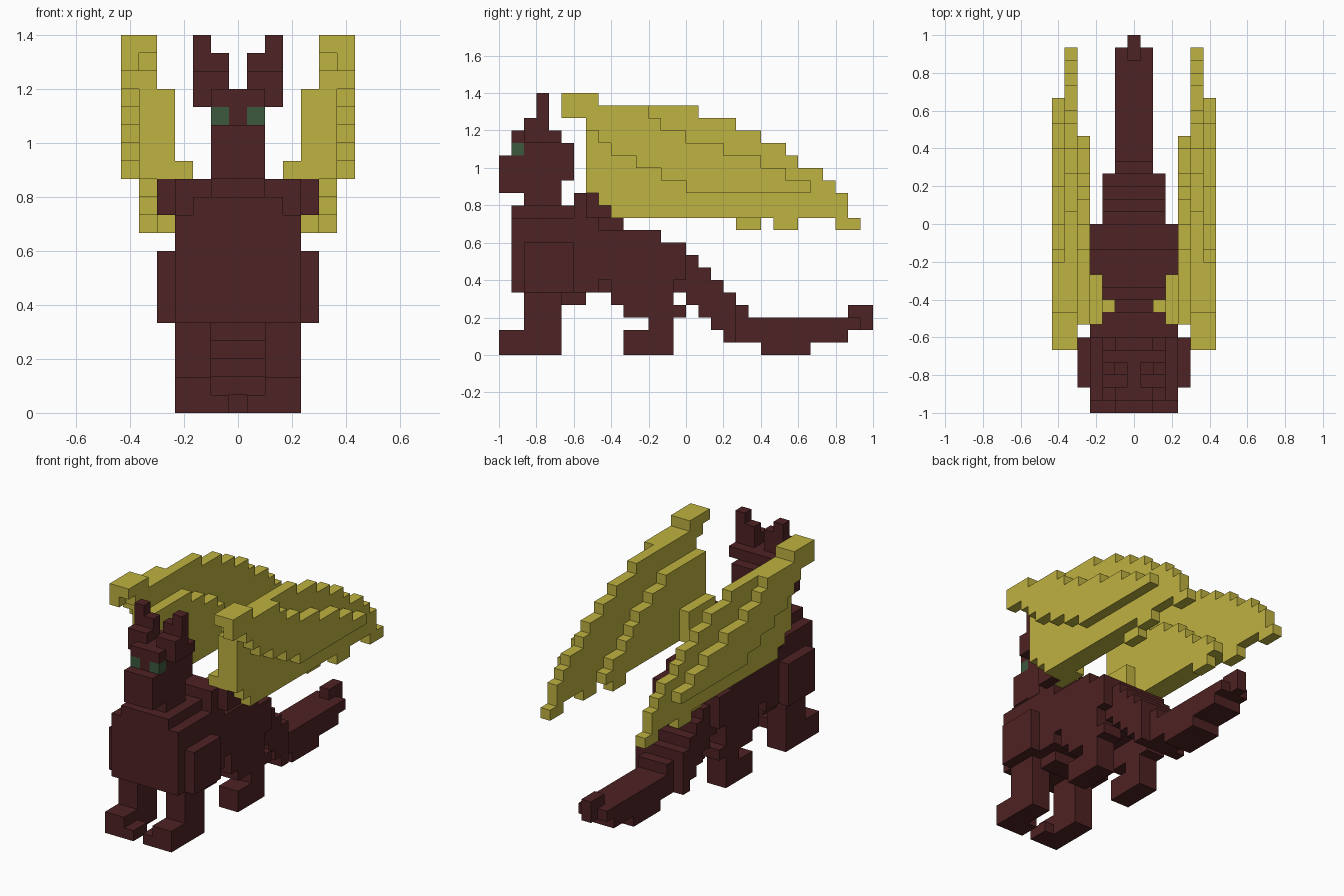
import bpy
import bmesh

cube = bpy.data.objects.get("Cube")
if cube:
    bpy.data.objects.remove(cube, do_unlink=True)

U = 2 / 30          # size of one block
owner = {}          # block position -> part name
part_colour = {}    # part name -> material


def material(name, rgb):
    m = bpy.data.materials.new(name)
    m.use_nodes = True
    m.diffuse_color = (*rgb, 1)
    m.node_tree.nodes["Principled BSDF"].inputs["Base Color"].default_value = (*rgb, 1)
    return m


hide = material("dark_maroon", (0.076, 0.016, 0.017))
membrane = material("mustard_yellow", (0.52, 0.445, 0.052))
iris = material("deep_green", (0.045, 0.098, 0.047))


def fill(part, colour, xs, ys, zs):
    """Claim blocks: xs is an inclusive column range, ys and zs are start/end edges."""
    part_colour[part] = colour
    for x in range(xs[0], xs[1] + 1):
        for y in range(*ys):
            for z in range(*zs):
                owner.setdefault((x, y, z), part)


def centre(part, half, ys, zs, colour=hide):
    fill(part, colour, (-half, half), ys, zs)


def pair(part, x0, x1, ys, zs, colour=hide):
    fill("left_" + part, colour, (x0, x1), ys, zs)
    fill("right_" + part, colour, (-x1, -x0), ys, zs)


def stepped_layer(part, x, start, tops, bottoms):
    """One-block-thick wing layer; tops and bottoms list (end_y, z) steps."""
    for y in range(start, tops[-1][0]):
        top = next(z for end, z in tops if y < end)
        low = next(z for end, z in bottoms if y < end)
        pair(part, x, x, (y, y + 1), (low, top), membrane)


# Eyes, set into the head corners
pair("eye", 1, 1, (1, 2), (16, 17), iris)

# Head, snout and neck
centre("head", 1, (1, 5), (13, 18))
centre("head", 1, (5, 6), (14, 17))
centre("snout", 1, (0, 1), (13, 16))
centre("neck", 1, (2, 5), (11, 13))

# Ears
pair("ear", 1, 2, (2, 3), (17, 19))
pair("ear", 1, 2, (3, 4), (17, 20))
pair("ear", 2, 2, (3, 4), (20, 21))
pair("ear", 1, 2, (4, 5), (17, 18))

# Wings: outer, middle and inner layers
stepped_layer("wing_outer", 6, 5,
              [(8, 21), (12, 20), (13, 19), (15, 18), (18, 17), (21, 16), (23, 15), (25, 14)],
              [(7, 19), (8, 18), (9, 17), (11, 16), (13, 15), (15, 14), (25, 13)])
stepped_layer("wing_middle", 5, 5,
              [(8, 21), (16, 20), (19, 19), (21, 18), (23, 17), (24, 16), (26, 15),
               (27, 14), (28, 13), (29, 11)],
              [(6, 20), (7, 19), (8, 13), (9, 12), (22, 11), (24, 10), (27, 11), (29, 10)])
stepped_layer("wing_inner", 4, 7,
              [(13, 18), (15, 17), (17, 16), (18, 15), (19, 14), (21, 13), (22, 12)],
              [(8, 13), (9, 12), (19, 11), (21, 10), (22, 11)])

# Wing roots joining the back
pair("wing_root", 3, 3, (8, 11), (11, 14), membrane)
pair("wing_root", 3, 3, (7, 8), (13, 14), membrane)
pair("wing_root", 2, 2, (8, 9), (11, 13), membrane)
pair("shoulder_stub", 4, 4, (7, 8), (11, 13))
pair("shoulder_stub", 4, 4, (8, 9), (11, 12))

# Chest, shoulders and stepped back
centre("chest", 3, (1, 6), (5, 11))
centre("chest", 2, (1, 6), (11, 12))
pair("shoulder", 4, 4, (2, 6), (5, 9))
centre("trunk", 3, (6, 8), (5, 13))
centre("trunk", 2, (5, 7), (4, 5))
centre("trunk", 2, (8, 9), (5, 12))
centre("trunk", 2, (9, 10), (5, 11))
centre("trunk", 3, (8, 13), (6, 10))
centre("trunk", 2, (8, 13), (5, 6))
centre("trunk", 3, (13, 15), (6, 9))
centre("trunk", 2, (13, 14), (5, 6))

# Front legs with toes
pair("front_leg", 2, 3, (2, 5), (0, 5))
pair("front_foot", 2, 3, (0, 2), (0, 2))
pair("front_foot", 1, 1, (0, 2), (0, 1))

# Hind legs
pair("hind_thigh", 2, 3, (9, 14), (4, 6))
pair("hind_thigh", 2, 3, (10, 14), (3, 4))
pair("hind_leg", 2, 3, (12, 14), (0, 3))
pair("hind_leg", 2, 3, (14, 15), (3, 4))
pair("hind_foot", 2, 3, (10, 12), (0, 2))

# Rump stepping down into the tail: (y, bottom, top)
for y, low, top in [(14, 5, 8), (15, 4, 8), (16, 3, 7), (17, 2, 6), (18, 1, 5)]:
    centre("rump", 2, (y, y + 1), (low, top))
centre("tail", 1, (19, 20), (1, 4))
centre("tail", 1, (20, 28), (1, 3))
centre("tail", 1, (21, 25), (0, 1))
centre("tail", 1, (28, 29), (2, 3))
centre("tail_tip", 0, (28, 30), (2, 4))

# Build each part from its exposed block faces
QUAD = [(-0.5, -0.5), (0.5, -0.5), (0.5, 0.5), (-0.5, 0.5)]
for part, colour in part_colour.items():
    bm = bmesh.new()
    for cell in [c for c, p in owner.items() if p == part]:
        for axis in range(3):
            for side in (-1, 1):
                near = list(cell)
                near[axis] += side
                if tuple(near) in owner:
                    continue
                corners = []
                for a, b in QUAD[::side]:
                    p = [cell[0], cell[1] - 14.5, cell[2] + 0.5]
                    p[axis] += side * 0.5
                    p[(axis + 1) % 3] += a
                    p[(axis + 2) % 3] += b
                    corners.append(bm.verts.new([v * U for v in p]))
                bm.faces.new(corners)
    bmesh.ops.remove_doubles(bm, verts=bm.verts, dist=0.001)
    bmesh.ops.dissolve_limit(bm, angle_limit=0.01, verts=bm.verts, edges=bm.edges)
    mesh = bpy.data.meshes.new(part)
    bm.to_mesh(mesh)
    bm.free()
    mesh.materials.append(colour)
    bpy.context.collection.objects.link(bpy.data.objects.new(part, mesh))
